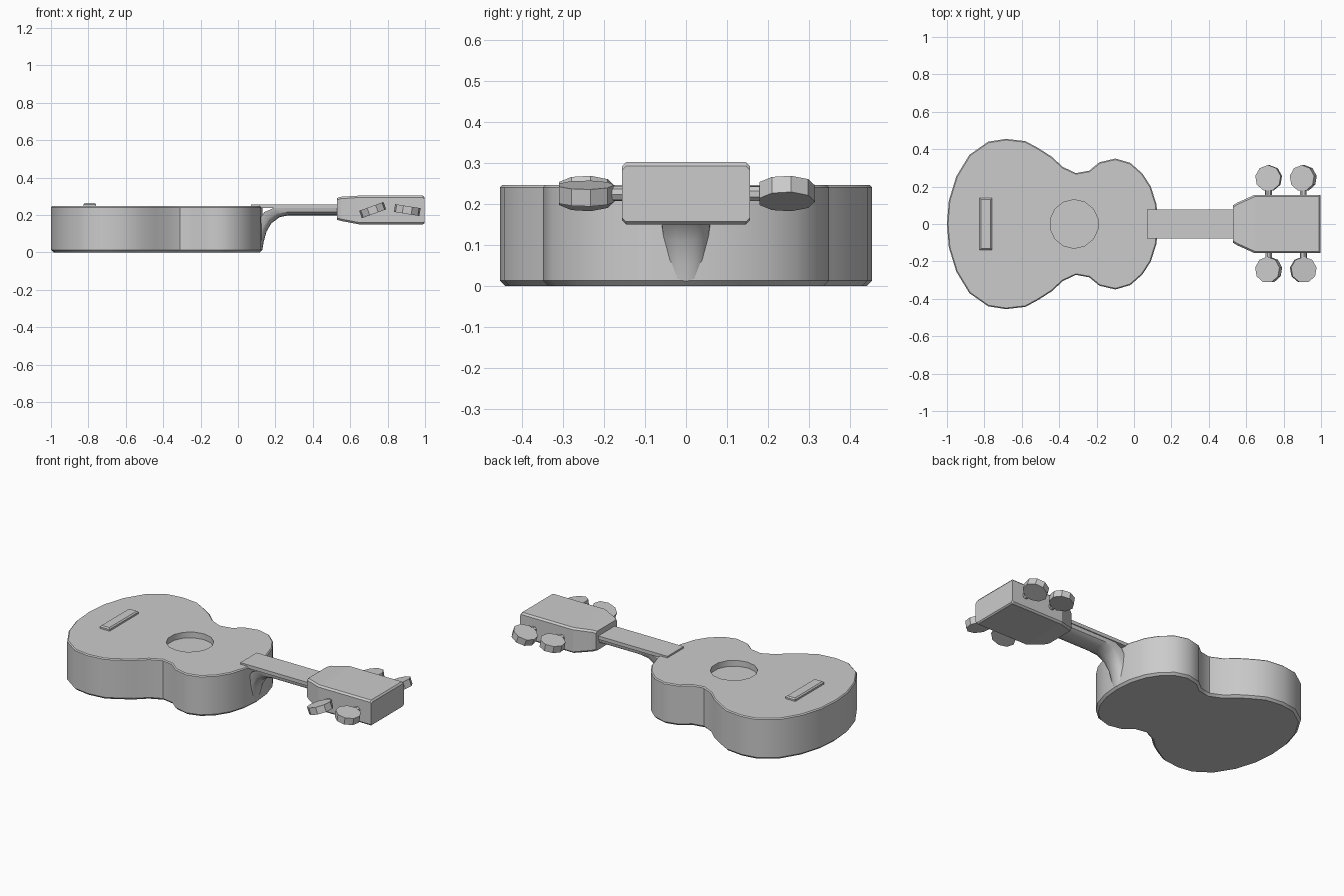
import bpy, bmesh, math
from mathutils import Matrix, Vector

if "Cube" in bpy.data.objects:
    bpy.data.objects.remove(bpy.data.objects["Cube"])


def make(name, bm, smooth=None):
    bmesh.ops.recalc_face_normals(bm, faces=bm.faces)
    me = bpy.data.meshes.new(name)
    bm.to_mesh(me)
    bm.free()
    ob = bpy.data.objects.new(name, me)
    bpy.context.collection.objects.link(ob)
    bpy.ops.object.select_all(action='DESELECT')
    bpy.context.view_layer.objects.active = ob
    ob.select_set(True)
    if smooth:
        bpy.ops.object.shade_smooth_by_angle(angle=math.radians(smooth))
    return ob


def loft(rings):
    """Skin a list of equal-length rings and cap both ends."""
    bm = bmesh.new()
    vs = [[bm.verts.new(p) for p in r] for r in rings]
    n = len(vs[0])
    for a, b in zip(vs, vs[1:]):
        for i in range(n):
            j = (i + 1) % n
            bm.faces.new((a[i], a[j], b[j], b[i]))
    bm.faces.new(vs[0])
    bm.faces.new(vs[-1])
    return bm


def box(name, x0, x1, y, z0, z1, bevel=0.0):
    bm = bmesh.new()
    bmesh.ops.create_cube(bm, size=1)
    for v in bm.verts:
        v.co = ((x0 + x1) / 2 + v.co.x * (x1 - x0), v.co.y * 2 * y,
                (z0 + z1) / 2 + v.co.z * (z1 - z0))
    if bevel:
        edges = [e for e in bm.edges if all(v.co.z > z0 + 1e-4 for v in e.verts)]
        bmesh.ops.bevel(bm, geom=edges, offset=bevel, segments=1, affect='EDGES')
    return make(name, bm)


def mirrored(half):
    """Close a half outline whose first and last points lie on y = 0."""
    return half + [(x, -y) for x, y in half[-2:0:-1]]


def inset(pts, d):
    out = []
    for i, p in enumerate(pts):
        a, b = Vector(pts[i - 1]), Vector(pts[(i + 1) % len(pts)])
        t = (b - a).normalized()
        out.append((p[0] + t.y * d, p[1] - t.x * d))
    return out


# Body: figure-eight outline with small chamfers
half = [(-1, 0), (-.99, .125), (-.95, .255), (-.88, .37), (-.78, .44), (-.685, .455),
        (-.58, .443), (-.51, .405), (-.44, .36), (-.38, .305), (-.31, .272),
        (-.24, .285), (-.185, .33), (-.1, .35), (-.02, .327), (.045, .27),
        (.09, .2), (.12, .105), (.13, 0)]
outline = mirrored(half)
levels = [(.013, 0), (0, .013), (0, .241), (.006, .247)]
body = make("body", loft([[(x, y, z) for x, y in inset(outline, d)] for d, z in levels]))

# Sound hole recess
bm = bmesh.new()
bmesh.ops.create_cone(bm, cap_ends=True, segments=14, radius1=.13, radius2=.13, depth=.1,
                      matrix=Matrix.Translation((-.32, 0, .262)))
cutter = make("sound_hole_cutter", bm)
cutter.hide_render = True
mod = body.modifiers.new("sound_hole", 'BOOLEAN')
mod.object = cutter
mod.solver = 'EXACT'
bpy.ops.object.select_all(action='DESELECT')
bpy.context.view_layer.objects.active = body
body.select_set(True)
bpy.ops.object.modifier_apply(modifier=mod.name)
bpy.data.objects.remove(cutter)
bpy.ops.object.shade_smooth_by_angle(angle=math.radians(35))

# Bridge and fretboard
box("bridge", -.825, -.76, .138, .24, .264, .007)
box("fretboard", .07, .54, .078, .236, .257)

# Neck sweeping down into the heel: (anchor x, anchor z, outer x, outer z, half width)
path = [(.54, .238, .54, .198, .073), (.27, .238, .27, .198, .073),
        (.19, .236, .222, .188, .072), (.14, .215, .178, .155, .066),
        (.09, .14, .152, .11, .06), (.07, .06, .137, .055, .055),
        (.07, .012, .13, .012, .052)]
rings = []
for ax, az, ox, oz, w in path:
    ring = []
    for k in range(9):
        a = math.pi * k / 8
        s = math.sin(a) ** .6 if 0 < k < 8 else 0
        ring.append((ax + (ox - ax) * s, w * math.cos(a), az + (oz - az) * s))
    rings.append(ring)
make("neck", loft(rings), 40)

# Headstock: stepped cross-sections, chamfered along its length
rings = []
for x, w, z0, z1 in [(.53, .1, .174, .29), (.55, .113, .168, .297), (.645, .156, .15, .303),
                     (.99, .156, .15, .303), (.998, .156, .157, .293)]:
    c = .01
    rings.append([(x, -w, z0 + c), (x, -w + c, z0), (x, w - c, z0), (x, w, z0 + c),
                  (x, w, z1 - c), (x, w - c, z1), (x, -w + c, z1), (x, -w, z1 - c)])
make("headstock", loft(rings))

# Tuning pegs: shaft and tilted button
for x, side, tilt in [(.72, -1, 20), (.905, -1, -9), (.72, 1, 10), (.905, 1, 20)]:
    bm = bmesh.new()
    spin = Matrix.Rotation(math.radians(-tilt), 4, 'Y')
    base = Matrix.Translation((x, 0, .226))
    bmesh.ops.create_cone(bm, cap_ends=True, segments=8, radius1=.019, radius2=.019, depth=.08,
                          matrix=base @ spin @ Matrix.Translation((0, side * .165, 0))
                          @ Matrix.Rotation(math.pi / 2, 4, 'X'))
    bmesh.ops.create_cone(bm, cap_ends=True, segments=9, radius1=.07, radius2=.07, depth=.042,
                          matrix=base @ spin @ Matrix.Translation((0, side * .245, 0)))
    make("tuning_peg", bm)
